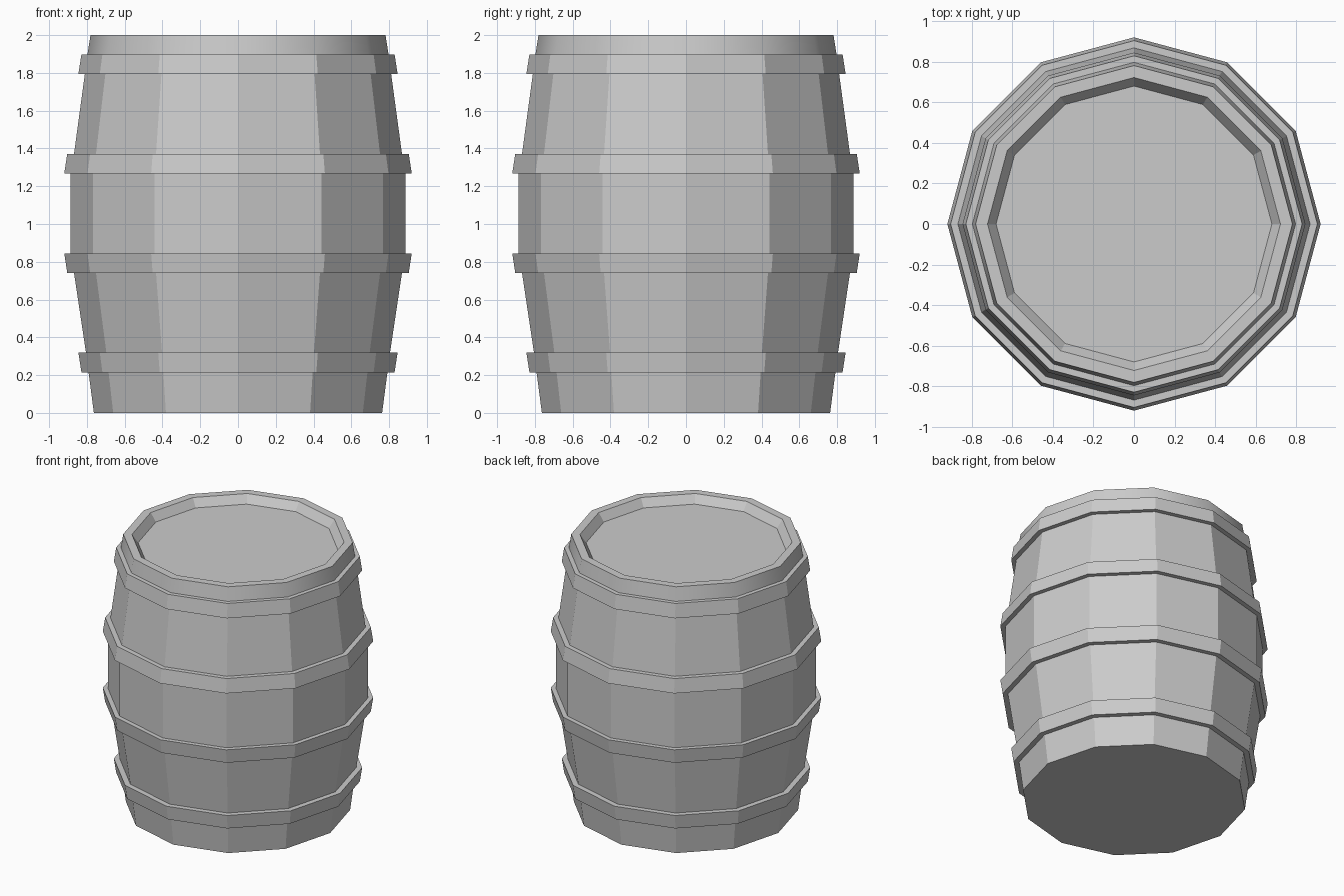
import bpy, bmesh
from math import cos, sin, pi

if "Cube" in bpy.data.objects:
    bpy.data.objects.remove(bpy.data.objects["Cube"])

SIDES = 12


def lathe(name, profile, closed=False, smooth_above=None):
    """Spin (radius, z) points into a 12-sided part; open profiles get end caps."""
    bm = bmesh.new()
    rings = [[bm.verts.new((r * cos(2 * pi * i / SIDES), r * sin(2 * pi * i / SIDES), z))
              for i in range(SIDES)] for r, z in profile]
    pairs = list(zip(rings, rings[1:]))
    if closed:
        pairs.append((rings[-1], rings[0]))
    else:
        bm.faces.new(rings[0])
        bm.faces.new(rings[-1])
    for a, b in pairs:
        for i in range(SIDES):
            j = (i + 1) % SIDES
            bm.faces.new((a[i], a[j], b[j], b[i]))
    bmesh.ops.recalc_face_normals(bm, faces=bm.faces)
    # soft shading only on the outer strip above the top hoop
    if smooth_above is not None:
        for f in bm.faces:
            c = f.calc_center_median()
            f.smooth = c.z > smooth_above and c.xy.dot(f.normal.xy) > 0.1
    mesh = bpy.data.meshes.new(name)
    bm.to_mesh(mesh)
    bm.free()
    obj = bpy.data.objects.new(name, mesh)
    bpy.context.collection.objects.link(obj)
    return obj


# Barrel body with a recessed lid
lathe("barrel_body", [
    (0.763, 0.0), (0.805, 0.32), (0.868, 0.74), (0.886, 0.845),
    (0.886, 1.268), (0.868, 1.372), (0.797, 1.897), (0.781, 2.0),
    (0.722, 2.0), (0.68, 1.94)], smooth_above=1.9)

# Hoops: name, bottom z, outer radius at bottom and top, body radius at bottom and top
H = 0.104
hoops = [
    ("hoop_bottom", 0.215, 0.829, 0.845, 0.791, 0.805),
    ("hoop_lower", 0.741, 0.904, 0.92, 0.868, 0.886),
    ("hoop_upper", 1.267, 0.92, 0.904, 0.886, 0.868),
    ("hoop_top", 1.794, 0.845, 0.829, 0.811, 0.797),
]
for name, z, r0, r1, b0, b1 in hoops:
    lathe(name, [(b0 - 0.01, z), (r0, z), (r1, z + H), (b1 - 0.01, z + H)], closed=True)
